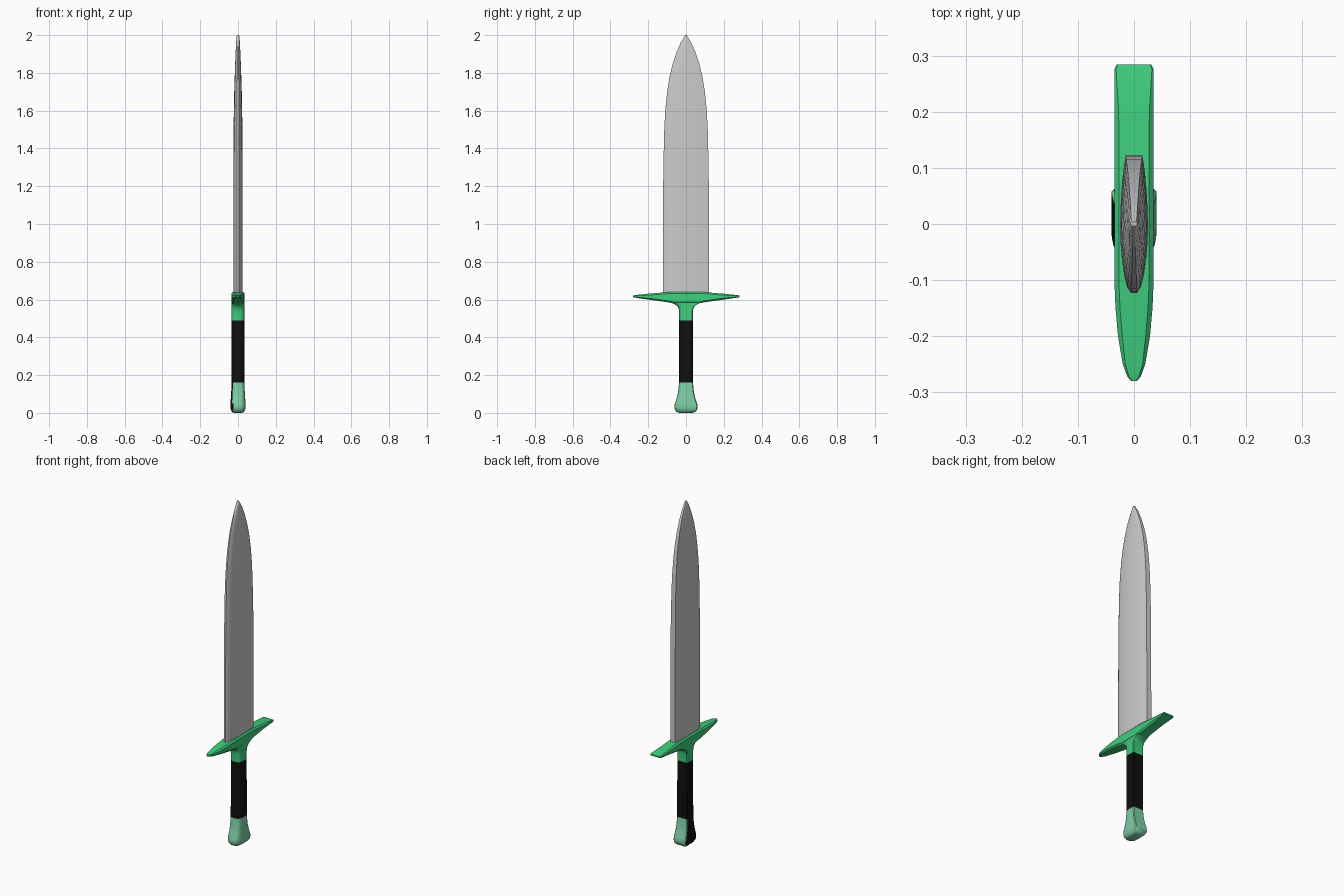
import bpy, bmesh, math
from mathutils import Vector

if "Cube" in bpy.data.objects:
    bpy.data.objects.remove(bpy.data.objects["Cube"])


def material(name, rgb):
    m = bpy.data.materials.new(name)
    m.diffuse_color = (*rgb, 1)
    m.use_nodes = True
    m.node_tree.nodes["Principled BSDF"].inputs["Base Color"].default_value = m.diffuse_color
    return m


GREEN = material("guard green", (0.05, 0.62, 0.21))
PALE = material("pommel green", (0.21, 0.62, 0.38))
BLACK = material("wrap black", (0.005, 0.005, 0.004))


def loft(name, rings, mats=(), angle=35, black_left=False):
    """Skin closed rings of equal length and cap both ends."""
    bm = bmesh.new()
    loops = [[bm.verts.new(p) for p in r] for r in rings]
    n = len(loops[0])
    for a, b in zip(loops, loops[1:]):
        for i in range(n):
            bm.faces.new((a[i], a[(i + 1) % n], b[(i + 1) % n], b[i]))
    bm.faces.new(loops[0])
    bm.faces.new(loops[-1])
    bmesh.ops.recalc_face_normals(bm, faces=bm.faces[:])
    if black_left:
        for f in bm.faces:
            f.normal_update()
            f.material_index = 1 if f.normal.x < -0.72 else 0
    me = bpy.data.meshes.new(name)
    bm.to_mesh(me)
    bm.free()
    for m in mats:
        me.materials.append(m)
    ob = bpy.data.objects.new(name, me)
    bpy.context.collection.objects.link(ob)
    bpy.ops.object.select_all(action='DESELECT')
    ob.select_set(True)
    bpy.context.view_layer.objects.active = ob
    bpy.ops.object.shade_smooth_by_angle(angle=math.radians(angle))
    return ob


def handle_ring(z, hx, hy):
    """Squared at the back (+y), rounded at the front (-y)."""
    c = hx * 0.12
    pts = [(hx - c, hy), (hx, hy - c)]
    for i in range(13):
        t = math.pi * i / 12
        cx, sx = math.cos(t), math.sin(t)
        pts.append((math.copysign(abs(cx) ** 0.7, cx) * hx, -abs(sx) ** 0.7 * hy))
    pts += [(-hx, hy - c), (-hx + c, hy)]
    return [Vector((x, y, z)) for x, y in pts]


def blade_ring(z, hx, hy):
    """Bulged sides, flat narrow strip at the back, thin round front edge."""
    half = [(0.6, 1), (0.78, 0.75), (0.92, 0.42), (1, 0), (0.97, -0.25),
            (0.86, -0.52), (0.68, -0.77), (0.48, -0.92), (0.22, -1)]
    pts = half + [(-x, y) for x, y in reversed(half)]
    return [Vector((x * hx, y * hy, z)) for x, y in pts]


def guard_ring(y, hx, zb, zt):
    """Chamfered rectangle across the guard."""
    c = min(hx * 0.4, (zt - zb) * 0.25, 0.008)
    q = [(hx - c, zt), (hx, zt - c), (hx, zb + c), (hx - c, zb)]
    q += [(-x, z) for x, z in reversed(q)]
    return [Vector((x, y, z)) for x, z in q]


# Blade: z, half thickness, half width
blade = [(0.62, 0.025, 0.123), (1.0, 0.025, 0.122), (1.3, 0.025, 0.12),
         (1.5, 0.0235, 0.115), (1.6, 0.022, 0.11), (1.7, 0.02, 0.1),
         (1.78, 0.0175, 0.087), (1.85, 0.015, 0.07), (1.91, 0.0125, 0.05),
         (1.96, 0.01, 0.028), (1.985, 0.0085, 0.013), (2.0, 0.006, 0.004)]
loft("blade", [blade_ring(*s) for s in blade])

# Crossguard: y, half thickness, bottom, top
guard = [(-0.28, 0.005, 0.613, 0.621), (-0.272, 0.012, 0.611, 0.623),
         (-0.25, 0.02, 0.607, 0.626), (-0.2, 0.0285, 0.6, 0.631),
         (-0.15, 0.033, 0.593, 0.635), (-0.1, 0.035, 0.586, 0.639),
         (-0.06, 0.035, 0.578, 0.641), (0.06, 0.035, 0.578, 0.641),
         (0.1, 0.035, 0.586, 0.639), (0.15, 0.035, 0.593, 0.635),
         (0.2, 0.035, 0.6, 0.631), (0.276, 0.035, 0.611, 0.623),
         (0.284, 0.031, 0.613, 0.621)]
loft("crossguard", [guard_ring(*s) for s in guard], [GREEN])

# Collar flaring up into the guard
collar = [(0.49, 0.034, 0.036), (0.535, 0.034, 0.036), (0.553, 0.034, 0.039),
          (0.566, 0.034, 0.047), (0.576, 0.034, 0.062), (0.59, 0.034, 0.09)]
loft("collar", [handle_ring(*s) for s in collar], [GREEN])

# Grip
loft("grip", [handle_ring(0.16, 0.034, 0.037), handle_ring(0.49, 0.034, 0.036)],
     [BLACK])

# Pommel, with its left side black
pommel = [(0.0, 0.022, 0.035), (0.005, 0.031, 0.049), (0.017, 0.038, 0.059),
          (0.032, 0.0405, 0.062), (0.05, 0.04, 0.059), (0.08, 0.038, 0.049),
          (0.11, 0.036, 0.042), (0.16, 0.034, 0.037)]
loft("pommel", [handle_ring(*s) for s in pommel], [PALE, BLACK],
     black_left=True)
